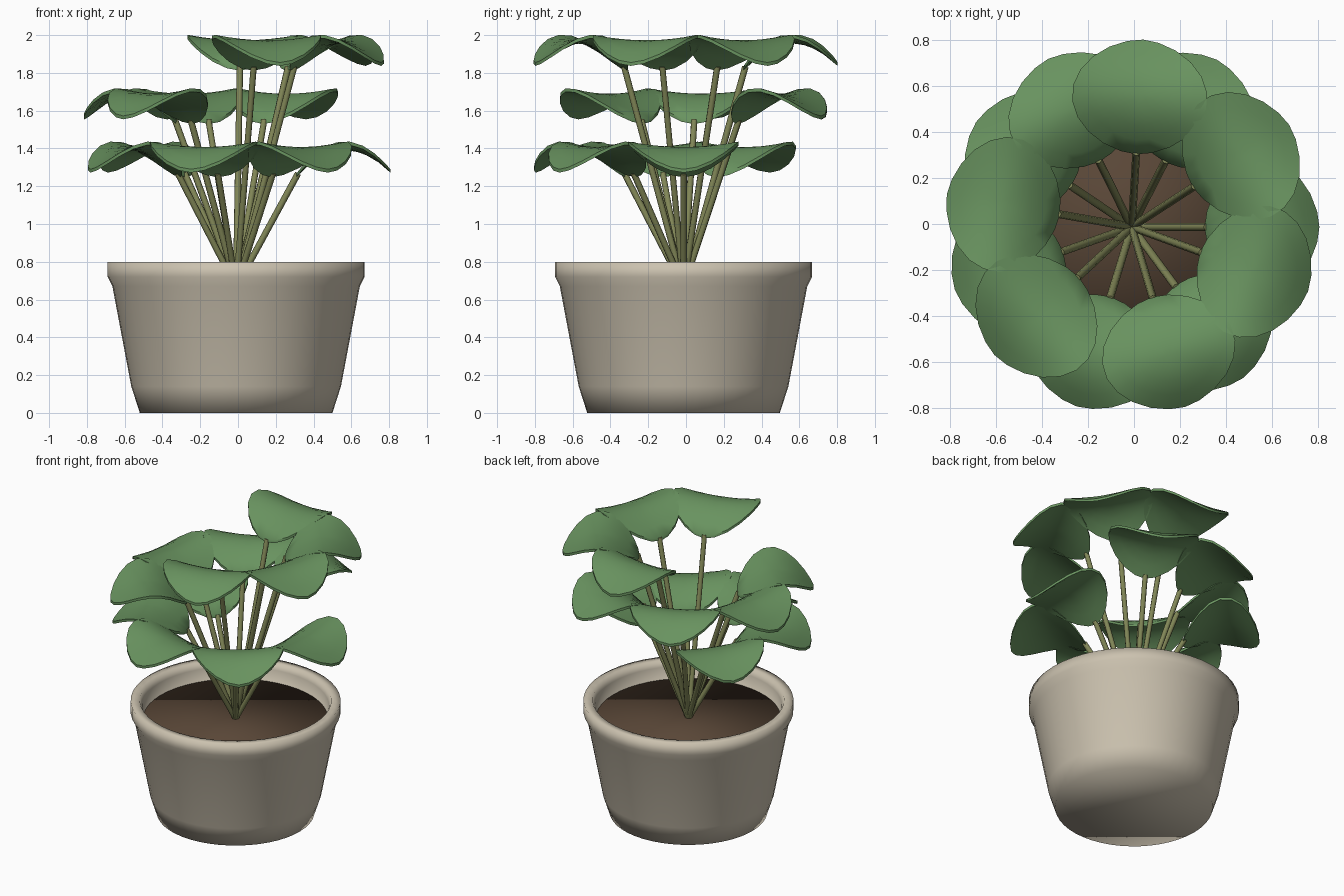
import bpy, bmesh
from math import sin, cos, pi, radians
from mathutils import Vector, Matrix

cube = bpy.data.objects.get("Cube")
if cube:
    bpy.data.objects.remove(cube, do_unlink=True)

CENTRE = Vector((-0.01, -0.013, 0))


def material(name, colour):
    mat = bpy.data.materials.new(name)
    mat.use_nodes = True
    mat.diffuse_color = (*colour, 1)
    mat.node_tree.nodes["Principled BSDF"].inputs["Base Color"].default_value = (*colour, 1)
    return mat


CLAY = material("beige clay", (0.60, 0.54, 0.43))
EARTH = material("brown earth", (0.10, 0.062, 0.038))
LEAF = material("leaf green", (0.14, 0.29, 0.115))
STEM = material("olive stem", (0.22, 0.24, 0.095))


def ring_mesh(name, rings, mat, sharp=180):
    """Skin a list of point rings and cap both ends."""
    bm = bmesh.new()
    loops = [[bm.verts.new(p) for p in ring] for ring in rings]
    for a, b in zip(loops, loops[1:]):
        for i in range(len(a)):
            j = (i + 1) % len(a)
            bm.faces.new((a[i], a[j], b[j], b[i]))
    bm.faces.new(loops[0])
    bm.faces.new(loops[-1])
    bmesh.ops.recalc_face_normals(bm, faces=bm.faces[:])
    mesh = bpy.data.meshes.new(name)
    bm.to_mesh(mesh)
    bm.free()
    mesh.materials.append(mat)
    mesh.shade_smooth()
    if sharp < 180:
        mesh.set_sharp_from_angle(angle=radians(sharp))
    return mesh


def place(name, mesh, matrix):
    obj = bpy.data.objects.new(name, mesh)
    bpy.context.collection.objects.link(obj)
    obj.matrix_world = matrix
    return obj


def circle(r, z, n):
    return [(r * cos(2 * pi * i / n), r * sin(2 * pi * i / n), z) for i in range(n)]


# Pot: thick turned wall with a lip, and the earth disc inside it
at_centre = Matrix.Translation(CENTRE)
pot_profile = [(0.51, 0), (0.555, 0.14), (0.655, 0.67), (0.68, 0.72), (0.68, 0.80),
               (0.62, 0.80), (0.605, 0.76), (0.59, 0.6)]
place("pot", ring_mesh("pot", [circle(r, z, 48) for r, z in pot_profile], CLAY), at_centre)
place("soil", ring_mesh("soil", [circle(0.602, z, 48) for z in (0.61, 0.675)], EARTH), at_centre)

# Leaf: rounded blade with pointed ends, arched lengthwise, sides lifted
SIDES = 22
HALF_LENGTH, HALF_WIDTH, THICKNESS = 0.25, 0.295, 0.018


def leaf_ring(scale, drop):
    ring = []
    for i in range(SIDES):
        a = 2 * pi * i / SIDES
        s = scale * cos(a)
        t = scale * sin(a) * abs(sin(a)) ** 0.15
        z = 0.0125 * (s + 1) + 0.13 * (1 - s * s) + 0.03 * t * t - drop
        ring.append((HALF_LENGTH * s, HALF_WIDTH * t, z))
    return ring


steps = (0.1, 0.3, 0.5, 0.75, 1)
blade = ring_mesh("leaf", [leaf_ring(k, 0) for k in steps]
                  + [leaf_ring(k, THICKNESS) for k in reversed(steps)], LEAF, 50)

# Three tiers of leaves, each on a straight stem from the middle of the soil
tiers = {"lower": (1.265, (0, 306.5, 253, 199.5, 146)),
         "middle": (1.547, (223, 170, 116.5, 63)),
         "upper": (1.83, (286.5, 340, 33, 86.5))}
ROOT = Vector((0, 0, 0.665))

for tier, (height, angles) in tiers.items():
    for n, angle in enumerate(angles, 1):
        turn = at_centre @ Matrix.Rotation(radians(angle), 4, "Z")
        place(f"{tier}_leaf_{n}", blade, turn @ Matrix.Translation((0.567, 0, height)))
        top = Vector((0.328, 0, height + 0.003))
        axis = top - ROOT
        stem = ring_mesh("stem", [circle(0.017, z, 8) for z in (0, axis.length)], STEM, 50)
        tilt = axis.to_track_quat("Z", "Y").to_matrix().to_4x4()
        place(f"{tier}_stem_{n}", stem, turn @ Matrix.Translation(ROOT) @ tilt)
